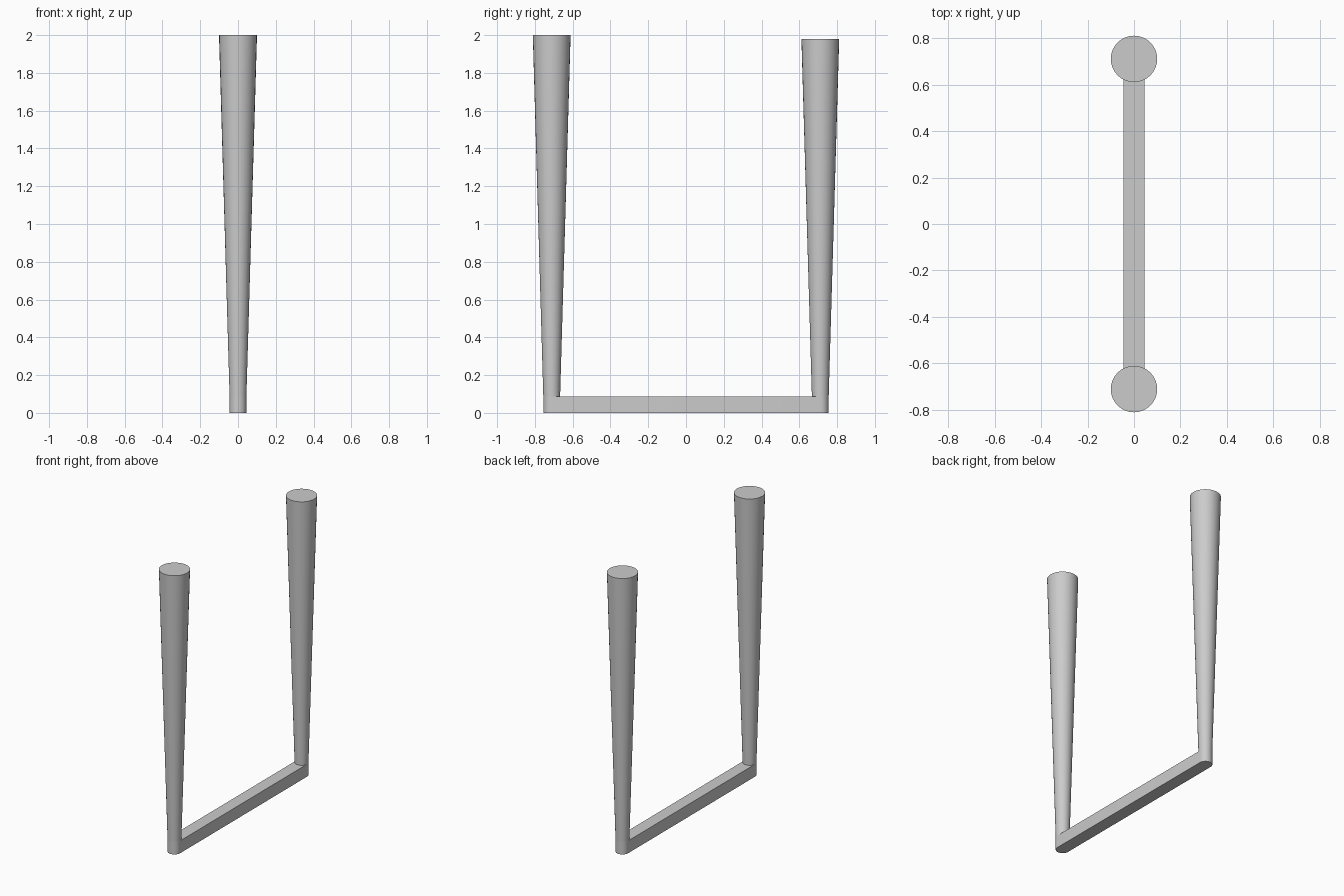
import bpy, bmesh, math

if "Cube" in bpy.data.objects:
    bpy.data.objects.remove(bpy.data.objects["Cube"])

SIDES = 32
LEG_Y = 0.711      # distance of each upright from the centre
R_LOW, R_TOP = 0.0445, 0.1
BAR_H = 0.088


def finish(name, bm):
    bmesh.ops.recalc_face_normals(bm, faces=bm.faces)
    mesh = bpy.data.meshes.new(name)
    bm.to_mesh(mesh)
    bm.free()
    obj = bpy.data.objects.new(name, mesh)
    bpy.context.collection.objects.link(obj)
    bpy.ops.object.select_all(action='DESELECT')
    obj.select_set(True)
    bpy.context.view_layer.objects.active = obj
    bpy.ops.object.shade_smooth_by_angle(angle=math.radians(30))
    return obj


def tapered_post(name, y, top):
    # Round post, narrow at the bar and wide at the flat top
    bm = bmesh.new()
    depth = top - BAR_H
    bmesh.ops.create_cone(bm, cap_ends=True, segments=SIDES,
                          radius1=R_LOW, radius2=R_TOP, depth=depth)
    obj = finish(name, bm)
    obj.location = (0, y, BAR_H + depth / 2)
    return obj


# Uprights: the back one is slightly shorter
tapered_post("front_post", -LEG_Y, 2.0)
tapered_post("back_post", LEG_Y, 1.98)

# Base bar: flat strip with rounded ends under the posts
bm = bmesh.new()
outline = []
for sign in (1, -1):
    for i in range(SIDES // 2 + 1):
        a = math.pi * i / (SIDES // 2)
        outline.append(bm.verts.new((sign * R_LOW * math.cos(a),
                                     sign * (LEG_Y + R_LOW * math.sin(a)), 0)))
face = bm.faces.new(outline)
ext = bmesh.ops.extrude_face_region(bm, geom=[face], use_keep_orig=True)
bmesh.ops.translate(bm, vec=(0, 0, BAR_H),
                    verts=[v for v in ext["geom"] if isinstance(v, bmesh.types.BMVert)])
finish("base_bar", bm)
